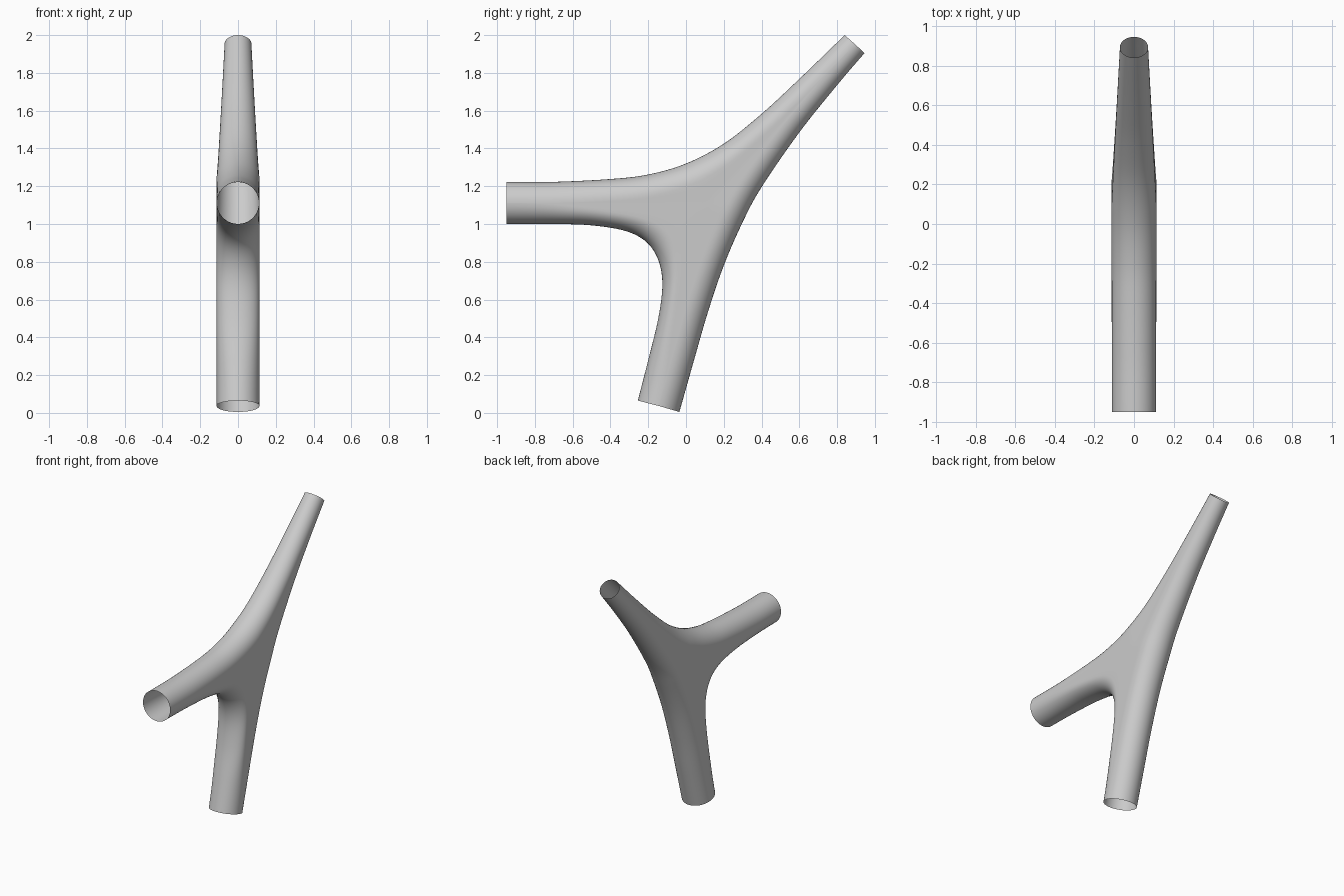
import bpy, bmesh, math
from mathutils import Vector

cube = bpy.data.objects.get("Cube")
if cube:
    bpy.data.objects.remove(cube)

STEPS = 32      # rings along each branch
ARC = 10        # segments in each rounded quarter
FLAT = 4        # segments across the flat cheek
CENTRE, CENTRE_R = Vector((0.12, 1.11)), 0.114

# Branch ends in the (y, z) plane, with radius
ENDS = {
    "front": (Vector((-0.95, 1.112)), 0.111),
    "upper": (Vector((0.893, 1.953)), 0.071),
    "lower": (Vector((-0.145, 0.037)), 0.113),
}

# Outlines running from one branch to the next
OUTLINES = [
    ("front", "upper", [(-0.95, 1.223), (-0.7, 1.223), (-0.4, 1.238), (-0.2, 1.262), (0, 1.32),
                        (0.2, 1.425), (0.4, 1.583), (0.6, 1.768), (0.84, 2.0)]),
    ("upper", "lower", [(0.945, 1.905), (0.8, 1.735), (0.6, 1.485), (0.4, 1.195), (0.3, 1.01),
                        (0.2, 0.78), (0.115, 0.53), (0.04, 0.27), (-0.035, 0.005)]),
    ("lower", "front", [(-0.255, 0.065), (-0.2, 0.28), (-0.147, 0.5), (-0.125, 0.68), (-0.147, 0.81),
                        (-0.21, 0.905), (-0.32, 0.963), (-0.5, 0.993), (-0.7, 1.0), (-0.95, 1.0)]),
]


def smooth_path(points, count):
    """Spline through the points, resampled at equal spacing."""
    p = [Vector(q) for q in points]
    p = [2 * p[0] - p[1]] + p + [2 * p[-1] - p[-2]]
    dense = []
    for a, b, c, d in zip(p, p[1:], p[2:], p[3:]):
        for k in range(20):
            t = k / 20
            dense.append(0.5 * (2 * b + (c - a) * t + (2 * a - 5 * b + 4 * c - d) * t ** 2
                                + (3 * b - a - 3 * c + d) * t ** 3))
    dense.append(p[-2])
    dist = [0.0]
    for a, b in zip(dense, dense[1:]):
        dist.append(dist[-1] + (b - a).length)
    result, j = [], 0
    for i in range(count + 1):
        s = dist[-1] * i / count
        while j < len(dense) - 2 and dist[j + 1] < s:
            j += 1
        result.append(dense[j].lerp(dense[j + 1], (s - dist[j]) / (dist[j + 1] - dist[j])))
    return result


def section(axis, edge, radius):
    """Flat cheek and rounded rim, from +x over the outline to -x."""
    depth = (edge - axis).length
    out = (edge - axis) / depth
    reach = min(radius, depth)
    half = [(radius, (depth - reach) * k / FLAT) for k in range(FLAT)]
    for k in range(ARC + 1):
        a = math.pi / 2 * k / ARC
        half.append((radius * math.cos(a), depth - reach + reach * math.sin(a)))
    full = half + [(-x, u) for x, u in reversed(half[:-1])]
    return [(x, *(axis + out * u)) for x, u in full]


# Branching tube: three lofted strips joined along the branch axes
bm = bmesh.new()
for start, end, points in OUTLINES:
    previous = None
    for i, edge in enumerate(smooth_path(points, 2 * STEPS)):
        tip, tip_r = ENDS[start if i <= STEPS else end]
        f = 1 - abs(i - STEPS) / STEPS
        axis = tip.lerp(CENTRE, f)
        ring = [bm.verts.new(v) for v in section(axis, edge, tip_r + (CENTRE_R - tip_r) * f)]
        if previous:
            for k in range(len(ring) - 1):
                bm.faces.new((previous[k], previous[k + 1], ring[k + 1], ring[k]))
        previous = ring
bmesh.ops.remove_doubles(bm, verts=bm.verts, dist=0.0008)
bmesh.ops.recalc_face_normals(bm, faces=bm.faces)
rim = max(bm.faces, key=lambda f: f.calc_center_median().x)
if rim.normal.x < 0:
    bmesh.ops.reverse_faces(bm, faces=bm.faces)

mesh = bpy.data.meshes.new("branching_tube")
bm.to_mesh(mesh)
bm.free()
tube = bpy.data.objects.new("branching_tube", mesh)
bpy.context.collection.objects.link(tube)

# Plain grey finish
grey = bpy.data.materials.new("light_grey")
grey.use_nodes = True
colour = (0.6, 0.6, 0.6, 1)
grey.diffuse_color = colour
grey.node_tree.nodes["Principled BSDF"].inputs["Base Color"].default_value = colour
mesh.materials.append(grey)

bpy.context.view_layer.objects.active = tube
tube.select_set(True)
bpy.ops.object.shade_smooth_by_angle(angle=math.radians(40))
